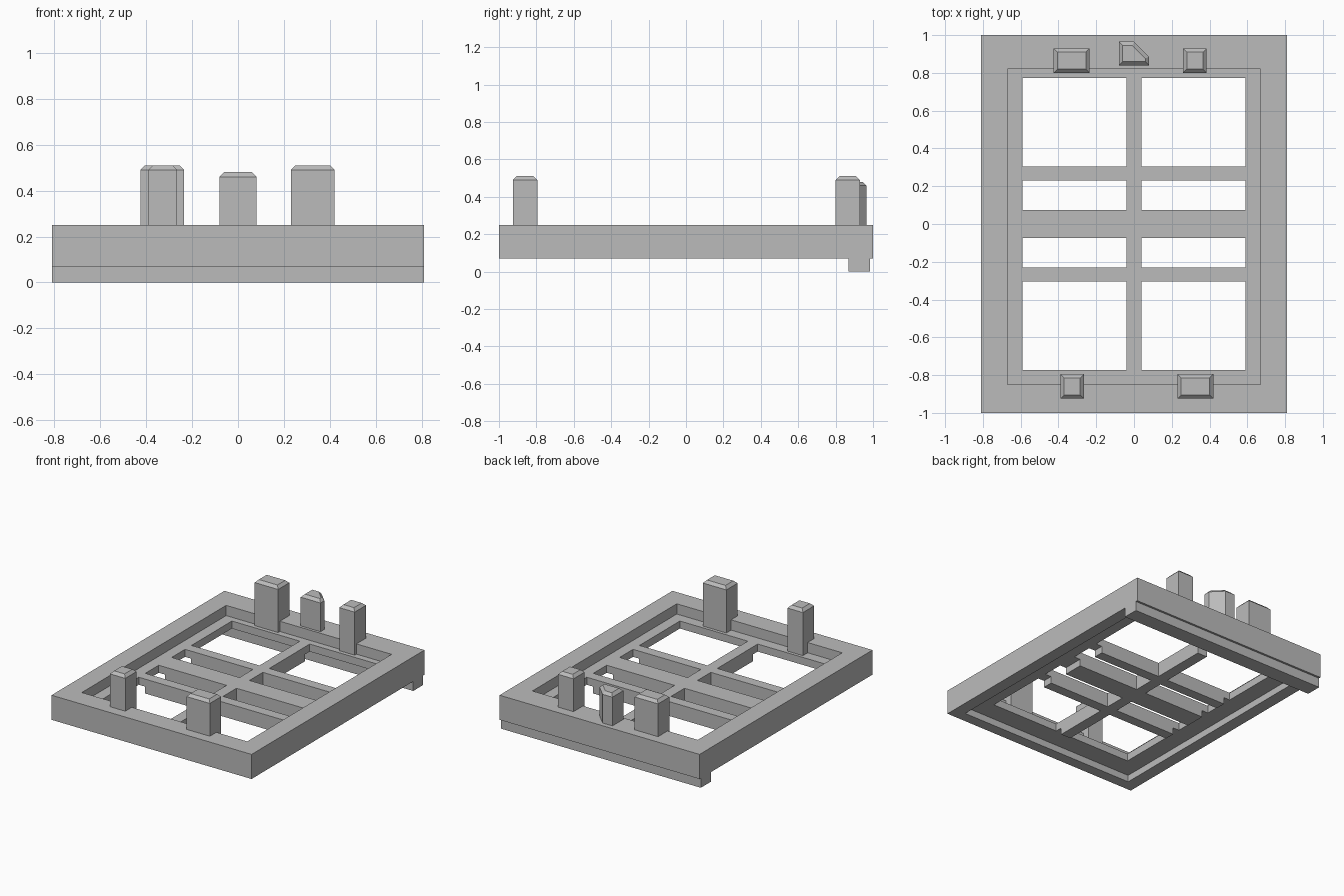
import bpy
import bmesh

cube = bpy.data.objects.get("Cube")
if cube:
    bpy.data.objects.remove(cube, do_unlink=True)

grey = bpy.data.materials.new("mid grey")
grey.use_nodes = True
GREY = (0.5, 0.5, 0.5, 1)
grey.diffuse_color = GREY
grey.node_tree.nodes["Principled BSDF"].inputs["Base Color"].default_value = GREY

DECK_TOP, DECK_LOW = 0.175, 0.12      # thin deck inside the frame
BASE, TOP = 0.07, 0.25                # underside and rim of the frame


def prism(name, outline, z0, z1, chamfer=0.0):
    """Extrude a flat outline upwards, optionally chamfering the top edge."""
    bm = bmesh.new()
    face = bm.faces.new([bm.verts.new((x, y, z0)) for x, y in outline])
    new = bmesh.ops.extrude_face_region(bm, geom=[face])["geom"]
    verts = [g for g in new if isinstance(g, bmesh.types.BMVert)]
    bmesh.ops.translate(bm, verts=verts, vec=(0, 0, z1 - z0))
    bmesh.ops.recalc_face_normals(bm, faces=bm.faces)
    if chamfer:
        rim = [e for e in bm.edges if all(v.co.z > z1 - 0.001 for v in e.verts)]
        bmesh.ops.bevel(bm, geom=rim, offset=chamfer, segments=1, affect='EDGES')
    mesh = bpy.data.meshes.new(name)
    bm.to_mesh(mesh)
    bm.free()
    mesh.materials.append(grey)
    obj = bpy.data.objects.new(name, mesh)
    bpy.context.collection.objects.link(obj)
    return obj


def box(name, x0, x1, y0, y1, z0, z1, chamfer=0.0):
    return prism(name, [(x0, y0), (x1, y0), (x1, y1), (x0, y1)], z0, z1, chamfer)


# Main tray
frame = box("window_frame", -0.81, 0.81, -1, 1, BASE, TOP)
cutters = [box("top_recess_cutter", -0.67, 0.67, -0.85, 0.82, DECK_TOP, 0.4)]

# Channel around the underside, leaving the ribs standing in the middle
for s in (-1, 1):
    x0, x1 = sorted((s * 0.54, s * 0.72))
    y0, y1 = sorted((s * 0.72, s * 0.92))
    cutters.append(box("side_channel_cutter", x0, x1, -0.92, 0.92, -0.1, DECK_LOW))
    cutters.append(box("end_channel_cutter", -0.72, 0.72, y0, y1, -0.1, DECK_LOW))

# Eight openings that leave one lengthwise bar and three cross bars
for sx in (-1, 1):
    for sy in (-1, 1):
        for near, far in ((0.075, 0.23), (0.305, 0.772)):
            x0, x1 = sorted((sx * 0.04, sx * 0.59))
            y0, y1 = sorted((sy * near, sy * far))
            cutters.append(box("opening_cutter", x0, x1, y0, y1, -0.2, 0.5))

for cutter in cutters:
    cutter.hide_render = True
    mod = frame.modifiers.new("cut", 'BOOLEAN')
    mod.operation = 'DIFFERENCE'
    mod.solver = 'EXACT'
    mod.object = cutter

# Bake the cuts and discard the cutters
graph = bpy.context.evaluated_depsgraph_get()
graph.update()
cut_mesh = bpy.data.meshes.new_from_object(frame.evaluated_get(graph))
frame.modifiers.clear()
frame.data = cut_mesh
for cutter in cutters:
    bpy.data.objects.remove(cutter, do_unlink=True)

# Foot strip under the back edge
box("back_foot", -0.81, 0.81, 0.87, 0.985, 0, BASE)

# Chamfered pegs standing on the deck and rim
pegs = {
    "back_right_peg": (-0.425, -0.235, 0.80, 0.93),
    "back_left_peg": (0.26, 0.385, 0.80, 0.93),
    "front_right_peg": (-0.39, -0.265, -0.925, -0.795),
    "front_left_peg": (0.23, 0.42, -0.925, -0.795),
}
for name, (x0, x1, y0, y1) in pegs.items():
    box(name, x0, x1, y0, y1, DECK_TOP, 0.51, 0.02)

# Shorter middle peg with one clipped corner
prism("back_middle_peg",
      [(-0.08, 0.84), (0.08, 0.84), (0.08, 0.885), (0, 0.965), (-0.08, 0.965)],
      DECK_TOP, 0.48, 0.02)
